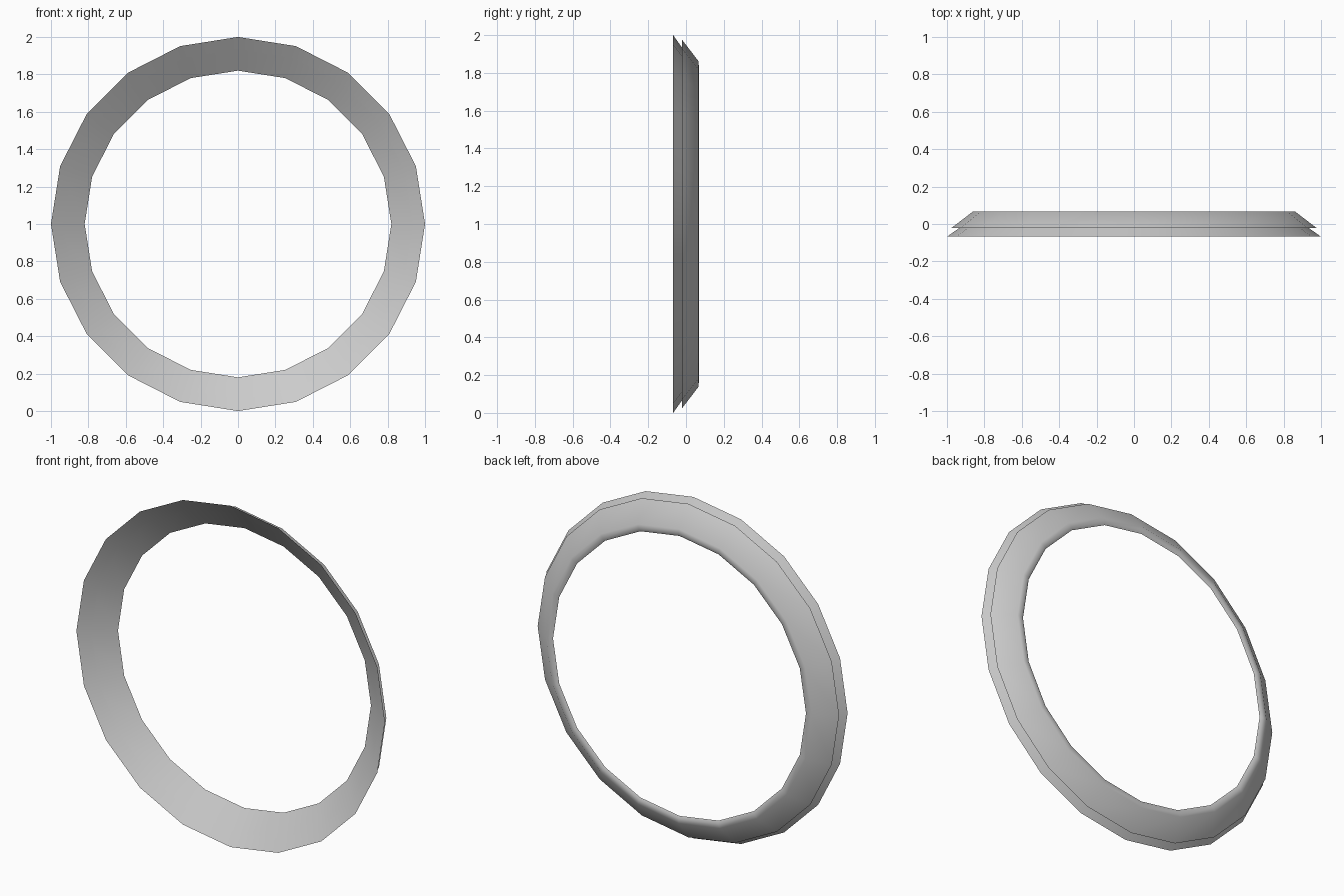
import bpy, bmesh, math

if "Cube" in bpy.data.objects:
    bpy.data.objects.remove(bpy.data.objects["Cube"])

SIDES = 20

def ring(name, profile):
    """Sweep an open (radius, y) profile around the y axis."""
    bm = bmesh.new()
    loops = []
    for r, y in profile:
        loops.append([bm.verts.new((r * math.sin(2 * math.pi * i / SIDES), y,
                                    1 + r * math.cos(2 * math.pi * i / SIDES)))
                      for i in range(SIDES)])
    for a, b in zip(loops, loops[1:]):
        for i in range(SIDES):
            j = (i + 1) % SIDES
            bm.faces.new((a[i], b[i], b[j], a[j]))
    bmesh.ops.recalc_face_normals(bm, faces=bm.faces)
    me = bpy.data.meshes.new(name)
    bm.to_mesh(me)
    bm.free()
    ob = bpy.data.objects.new(name, me)
    bpy.context.collection.objects.link(ob)
    bpy.context.view_layer.objects.active = ob
    ob.select_set(True)
    bpy.ops.object.shade_smooth_by_angle(angle=math.radians(60))
    ob.select_set(False)
    return ob

# Funnel-shaped front face, stepped back shell and narrow rear lip
ring("bezel_ring", [(0.82, 0.06), (1.0, -0.068), (0.935, -0.022),
                    (0.977, -0.022), (0.862, 0.066), (0.835, 0.068), (0.82, 0.06)])
